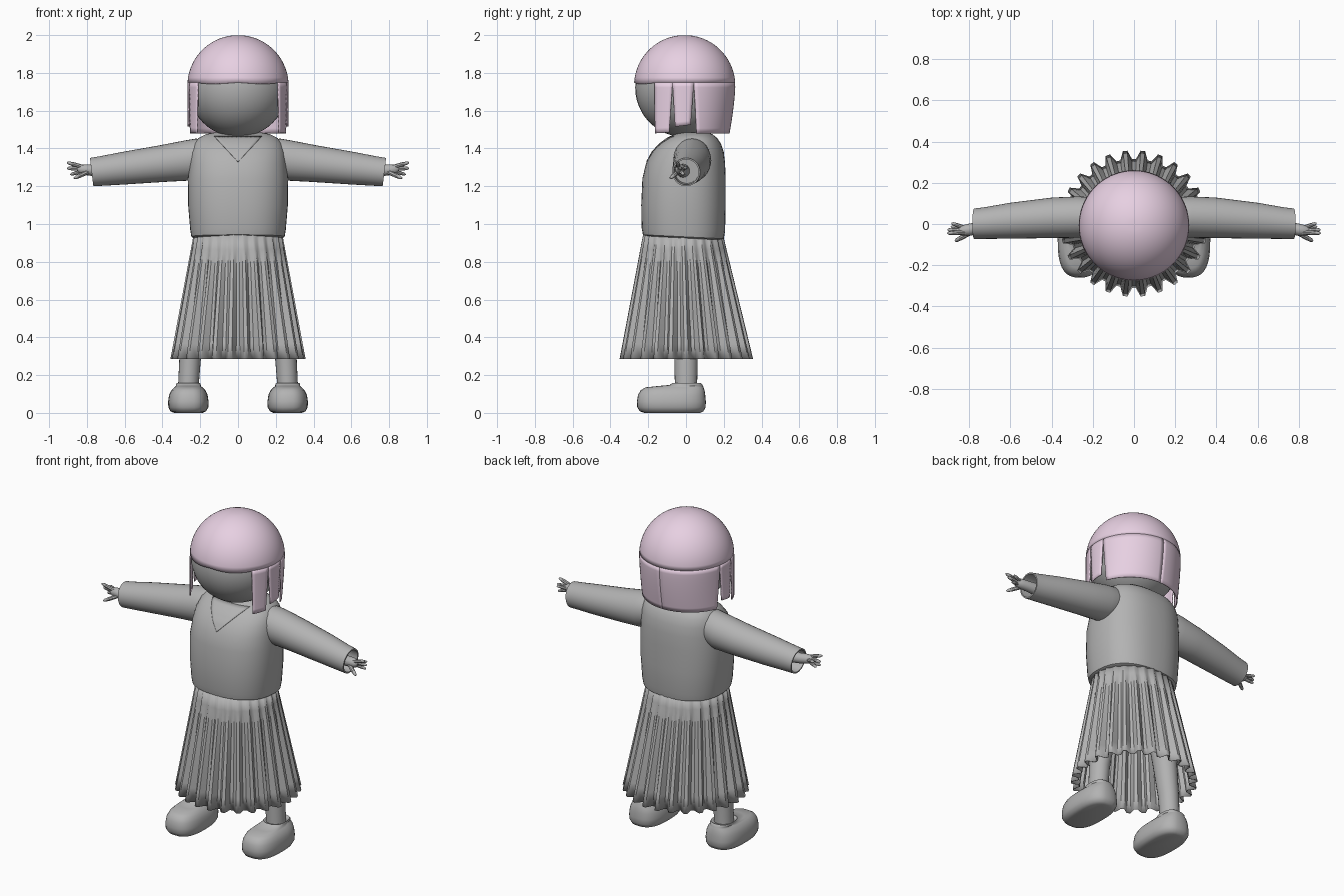
import bpy, bmesh, math
from mathutils import Vector

if "Cube" in bpy.data.objects:
    bpy.data.objects.remove(bpy.data.objects["Cube"])

def material(name, rgb):
    m = bpy.data.materials.new(name)
    m.diffuse_color = (*rgb, 1)
    m.use_nodes = True
    m.node_tree.nodes["Principled BSDF"].inputs["Base Color"].default_value = m.diffuse_color
    return m

GREY = material("grey", (0.45, 0.45, 0.45))
PINK = material("pale_pink", (0.80, 0.63, 0.76))

def finish(name, bm, mat, mirror=False, angle=40, thick=0):
    bmesh.ops.recalc_face_normals(bm, faces=bm.faces)
    me = bpy.data.meshes.new(name)
    bm.to_mesh(me)
    bm.free()
    me.materials.append(mat)
    me.shade_smooth()
    me.set_sharp_from_angle(angle=math.radians(angle))
    ob = bpy.data.objects.new(name, me)
    bpy.context.collection.objects.link(ob)
    if mirror:
        ob.modifiers.new("mirror", 'MIRROR').use_mirror_merge = False
    if thick:
        s = ob.modifiers.new("thickness", 'SOLIDIFY')
        s.thickness, s.offset = thick, -1
    return ob

def loft(bm, rings, closed=True, caps=(True, True)):
    rows = [[bm.verts.new(p) for p in r] for r in rings]
    n = len(rows[0])
    for a, b in zip(rows, rows[1:]):
        for i in range(n if closed else n - 1):
            j = (i + 1) % n
            bm.faces.new((a[i], a[j], b[j], b[i]))
    for row, cap in zip((rows[0], rows[-1]), caps):
        if cap:
            bm.faces.new(row)

def oval(cx, cy, z, rx, ry, n=40, e=2.0):
    pts = []
    for i in range(n):
        c, s = math.cos(2 * math.pi * i / n), math.sin(2 * math.pi * i / n)
        pts.append(Vector((cx + rx * math.copysign(abs(c) ** (2 / e), c),
                           cy + ry * math.copysign(abs(s) ** (2 / e), s), z)))
    return pts

def tube(bm, path, n=10):
    """path: (point, radius) pairs; rings face along the whole path"""
    d = (Vector(path[-1][0]) - Vector(path[0][0])).to_track_quat('Z', 'Y')
    loft(bm, [[Vector(p) + d @ q for q in oval(0, 0, 0, r, r, n)] for p, r in path])

# Head
bm = bmesh.new()
bmesh.ops.create_uvsphere(bm, u_segments=40, v_segments=24, radius=0.262)
bmesh.ops.translate(bm, verts=bm.verts, vec=(0, -0.007, 1.722))
finish("head", bm, GREY)

# Hair: dome with fringe, then side strands and back curtain
HY, HZ, HR, EDGE = -0.007, 1.732, 0.268, 1.75

def hair_point(deg, z):
    r = HR
    if z > HZ:
        r = math.sqrt(max(0.0, HR ** 2 - (z - HZ) ** 2))
    else:
        back = max(0.0, -math.cos(math.radians(deg)))
        r -= 0.03 * back * ((HZ - z) / 0.25) ** 1.5
    a = math.radians(deg)
    return Vector((r * math.sin(a), HY - r * math.cos(a), z))

bm = bmesh.new()
low = math.asin((EDGE - HZ) / HR)
rings = []
for k in range(1, 17):
    lat = math.pi / 2 + (low - math.pi / 2) * k / 16
    ring = []
    for i in range(72):
        z = HZ + HR * math.sin(lat)
        if k == 16 and (i < 11 or i > 61):
            z -= 0.008 * abs(math.sin(math.radians(i * 15)))
        ring.append(hair_point(i * 5, z))
    rings.append(ring)
loft(bm, rings, caps=(True, False))
finish("hair_dome", bm, PINK, thick=0.006)

# top angles, bottom angles, bottom heights at both ends
STRANDS = [((53, 76), (54, 72), (1.48, 1.485)),
           ((76, 100.5), (79, 97), (1.515, 1.525)),
           ((100.5, 180), (104, 180), (1.48, 1.48))]
bm = bmesh.new()
for top, bot, zs in STRANDS:
    cols = 5 if top[1] < 180 else 16
    rows = []
    for k in range(11):
        t = k / 10
        row = []
        for i in range(cols + 1):
            u = i / cols
            a = (1 - t) * (top[0] + u * (top[1] - top[0])) + t * (bot[0] + u * (bot[1] - bot[0]))
            zb = zs[0] + u * (zs[1] - zs[0])
            row.append(hair_point(a, EDGE + (zb - EDGE) * t))
        rows.append(row)
    loft(bm, rows, closed=False, caps=(False, False))
finish("hair_strands", bm, PINK, mirror=True, thick=0.006)

# Neck
bm = bmesh.new()
loft(bm, [oval(0, 0.03, z, 0.09, 0.08, 24) for z in (1.42, 1.55)])
finish("neck", bm, GREY)

# Jumper body: height, half width, front y, back y
BODY = [(0.925, 0.235, -0.21, 0.185), (0.932, 0.247, -0.228, 0.2), (0.97, 0.253, -0.235, 0.207),
        (1.1, 0.264, -0.237, 0.21), (1.24, 0.265, -0.231, 0.21), (1.32, 0.257, -0.212, 0.207),
        (1.38, 0.25, -0.18, 0.2), (1.425, 0.235, -0.14, 0.185), (1.455, 0.21, -0.1, 0.165),
        (1.475, 0.17, -0.06, 0.14), (1.485, 0.12, -0.03, 0.11)]
bm = bmesh.new()
rings = []
for z, w, f, b in BODY:
    ring = oval(0, (f + b) / 2, z, w, (b - f) / 2, 48, 2.4)
    for p in ring:
        p.z -= 0.05 * p.y * max(0, (1.1 - z) / 0.17)   # hem drops at the back
    rings.append(ring)
loft(bm, rings)
finish("jumper_body", bm, GREY, angle=50)

# V neck insert lying on the chest
def chest_y(x, z):
    for lo, hi in zip(BODY, BODY[1:]):
        if lo[0] <= z <= hi[0]:
            t = (z - lo[0]) / (hi[0] - lo[0])
            w, f, b = (lo[i] + t * (hi[i] - lo[i]) for i in (1, 2, 3))
            return (f + b) / 2 - (b - f) / 2 * (1 - abs(x / w) ** 2.4) ** (1 / 2.4)

bm = bmesh.new()
rows = []
for k in range(11):
    z, h = 1.33 + 0.0135 * k, 0.001 + 0.0125 * k
    rows.append([Vector((h * i / 5, chest_y(h * i / 5, z) - 0.004, z)) for i in range(-5, 6)])
loft(bm, rows, closed=False, caps=(False, False))
finish("v_neck", bm, GREY, thick=0.003)

# Sleeves with hollow cuffs: x, centre y, centre z, y radius, z radius
SLEEVE = [(0.16, 0.03, 1.36, 0.09, 0.085), (0.21, 0.032, 1.35, 0.098, 0.102),
          (0.27, 0.034, 1.336, 0.1, 0.106), (0.4, 0.03, 1.32, 0.098, 0.097),
          (0.6, 0.016, 1.296, 0.087, 0.086), (0.72, 0.005, 1.281, 0.077, 0.078),
          (0.775, 0.001, 1.275, 0.074, 0.075), (0.775, 0.001, 1.275, 0.066, 0.067),
          (0.69, 0.005, 1.28, 0.064, 0.065)]
bm = bmesh.new()
loft(bm, [[Vector((x + 0.12 * p.y, y + p.x, z + p.y)) for p in oval(0, 0, 0, ry, rz, 32)]
          for x, y, z, ry, rz in SLEEVE])
finish("sleeve", bm, GREY, mirror=True)

# Hands: wrist, palm, fingers and thumb
bm = bmesh.new()
tube(bm, [((0.68, -0.015, 1.282), 0.036), ((0.77, -0.022, 1.284), 0.03),
          ((0.80, -0.028, 1.287), 0.029), ((0.835, -0.032, 1.29), 0.025),
          ((0.85, -0.033, 1.291), 0.012)], 16)
for base, tip, r in [((0.82, -0.04, 1.302), (0.905, -0.045, 1.326), 0.011),
                     ((0.825, -0.032, 1.293), (0.905, -0.028, 1.295), 0.011),
                     ((0.82, -0.018, 1.29), (0.885, 0.004, 1.30), 0.010),
                     ((0.82, -0.03, 1.28), (0.888, -0.012, 1.262), 0.010),
                     ((0.79, -0.04, 1.278), (0.868, -0.083, 1.242), 0.012)]:
    b, t = Vector(base), Vector(tip)
    tube(bm, [(b, r), (b.lerp(t, 0.6), r), (b.lerp(t, 0.9), r * 0.75), (t, r * 0.3)], 8)
finish("hand", bm, GREY, mirror=True)

# Pleated skirt
PLEATS = 26
bm = bmesh.new()
rings = []
for k in range(9):
    t = k / 8
    ring = []
    for i in range(PLEATS * 4):
        a = 2 * math.pi * (i + 0.5) / (PLEATS * 4) - math.pi / 2
        fold = (0, 1, 1, 0)[i % 4] * (0.006 + 0.036 * t)
        rx, ry = 0.228 + 0.088 * t + fold, 0.205 + 0.108 * t + fold
        ring.append(Vector((rx * math.cos(a), -0.016 + 0.018 * t + ry * math.sin(a),
                            0.95 - 0.665 * t)))
    rings.append(ring)
loft(bm, rings, caps=(False, False))
finish("skirt", bm, GREY, angle=35, thick=0.003)

# Legs
bm = bmesh.new()
loft(bm, [oval(x, y, z, r, r * 1.08, 24) for x, y, z, r in
          [(0.265, 0, 0.08, 0.055), (0.261, 0, 0.17, 0.055), (0.254, 0, 0.28, 0.057),
           (0.225, 0, 0.5, 0.068), (0.15, 0, 0.92, 0.08)]])
finish("leg", bm, GREY, mirror=True)

# Shoes: height, half width, front y, back y
SHOE = [(0.0, 0.075, -0.22, 0.075), (0.008, 0.094, -0.244, 0.092), (0.03, 0.106, -0.258, 0.104),
        (0.06, 0.107, -0.26, 0.105), (0.095, 0.102, -0.254, 0.102), (0.12, 0.09, -0.24, 0.098),
        (0.135, 0.075, -0.215, 0.093), (0.142, 0.066, -0.15, 0.09), (0.148, 0.066, -0.085, 0.088),
        (0.157, 0.063, -0.075, 0.08), (0.15, 0.055, -0.065, 0.07)]
bm = bmesh.new()
loft(bm, [oval(0.263, (f + b) / 2, z, w, (b - f) / 2, 36, 2.7) for z, w, f, b in SHOE])
finish("shoe", bm, GREY, mirror=True, angle=60)
